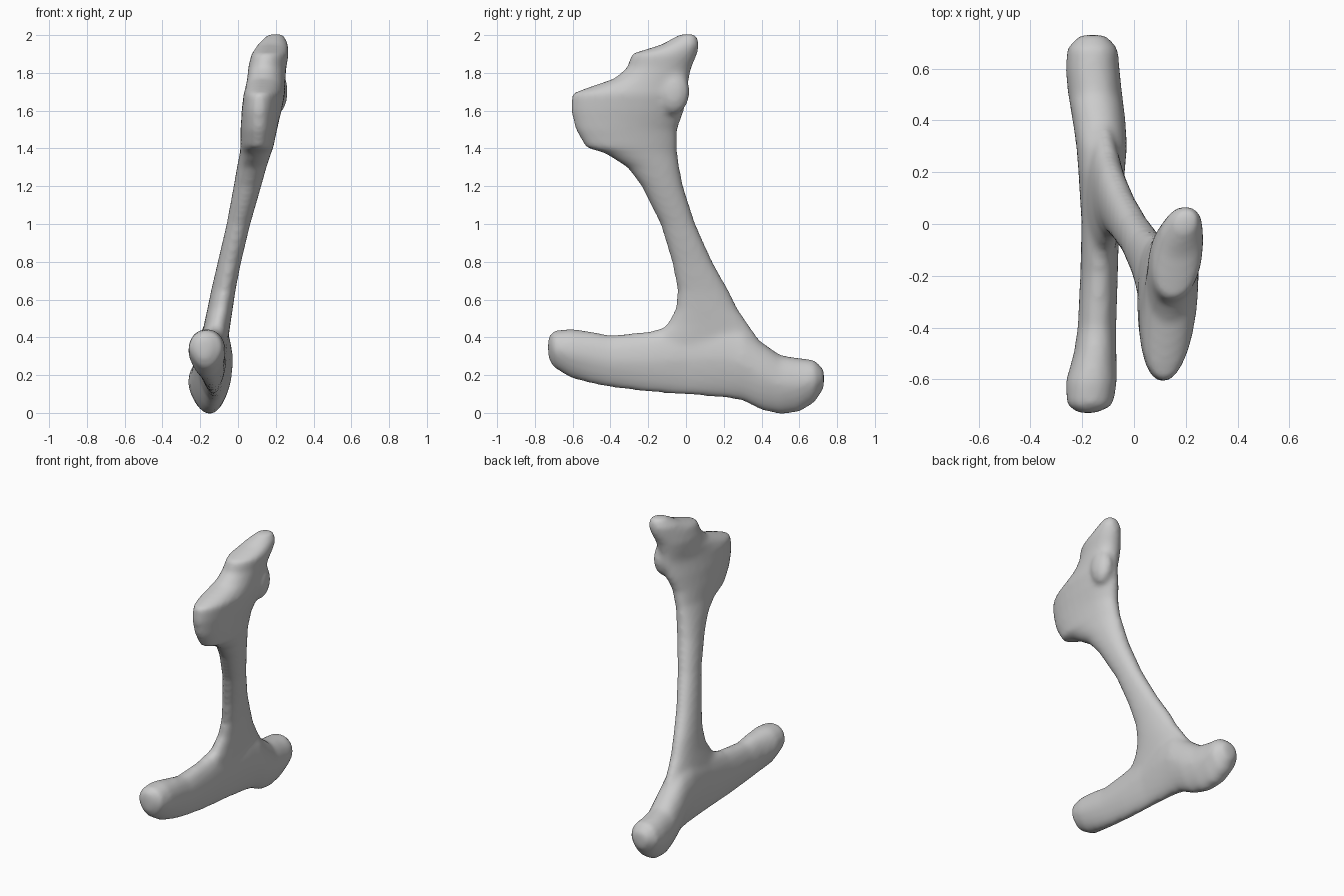
import bpy, bmesh, math
from mathutils import Matrix

bm = bmesh.new()
N = 28


def ring_pts(power):
    pts = []
    for i in range(N):
        a = 2 * math.pi * i / N
        c, s = math.cos(a), math.sin(a)
        pts.append((math.copysign(abs(c) ** power, c), math.copysign(abs(s) ** power, s)))
    return pts


def loft(sections, place, power):
    rings = []
    for sec in sections:
        rings.append([bm.verts.new(place(sec, u, v)) for u, v in ring_pts(power)])
    for a, b in zip(rings, rings[1:]):
        for i in range(N):
            j = (i + 1) % N
            bm.faces.new((a[i], a[j], b[j], b[i]))
    bm.faces.new(rings[0])
    bm.faces.new(rings[-1])


def upright(sec, u, v):
    z, y0, y1, xf, xb, h = sec
    t = (u + 1) / 2
    return (xf + (xb - xf) * t + h * v, y0 + (y1 - y0) * t, z)


def lengthwise(sec, u, v):
    # the foot narrows to a keel along its underside
    y, z0, z1, x, h = sec
    keel = 1 + 0.3 * min(u, 0)
    return (x + h * v * keel, y, (z0 + z1) / 2 + (z1 - z0) / 2 * u)


# shaft and blade: z, front y, back y, front x, back x, half thickness
loft([
    (0.22, -0.25, 0.42, -0.135, -0.13, 0.06),
    (0.40, -0.18, 0.38, -0.125, -0.115, 0.07),
    (0.47, -0.10, 0.33, -0.11, -0.11, 0.07),
    (0.55, -0.055, 0.275, -0.09, -0.10, 0.067),
    (0.65, -0.045, 0.225, -0.07, -0.085, 0.064),
    (0.80, -0.075, 0.14, -0.04, -0.05, 0.062),
    (1.00, -0.135, 0.05, 0.005, 0.0, 0.063),
    (1.20, -0.235, -0.015, 0.055, 0.045, 0.073),
    (1.30, -0.31, -0.035, 0.08, 0.065, 0.078),
    (1.375, -0.43, -0.045, 0.105, 0.08, 0.082),
    (1.405, -0.53, -0.045, 0.11, 0.09, 0.087),
    (1.50, -0.585, -0.045, 0.11, 0.11, 0.097),
    (1.60, -0.61, -0.01, 0.11, 0.14, 0.105),
    (1.69, -0.605, 0.01, 0.115, 0.165, 0.107),
    (1.715, -0.54, 0.01, 0.12, 0.165, 0.103),
    (1.77, -0.38, 0.015, 0.135, 0.165, 0.10),
    (1.83, -0.31, 0.03, 0.14, 0.17, 0.10),
    (1.90, -0.29, 0.06, 0.15, 0.19, 0.097),
    (1.95, -0.13, 0.07, 0.17, 0.20, 0.08),
    (2.005, -0.03, 0.055, 0.195, 0.205, 0.04),
], upright, 0.95)

# foot: y, bottom z, top z, centre x, half thickness
loft([
    (-0.73, 0.29, 0.40, -0.18, 0.035),
    (-0.70, 0.24, 0.435, -0.17, 0.09),
    (-0.61, 0.185, 0.445, -0.165, 0.10),
    (-0.50, 0.155, 0.43, -0.15, 0.083),
    (-0.40, 0.135, 0.41, -0.143, 0.075),
    (-0.20, 0.11, 0.43, -0.135, 0.073),
    (0.0, 0.095, 0.48, -0.13, 0.073),
    (0.20, 0.08, 0.50, -0.125, 0.09),
    (0.30, 0.065, 0.46, -0.125, 0.098),
    (0.40, 0.015, 0.375, -0.135, 0.103),
    (0.50, -0.008, 0.305, -0.15, 0.105),
    (0.60, 0.005, 0.29, -0.16, 0.105),
    (0.68, 0.055, 0.28, -0.16, 0.098),
    (0.73, 0.13, 0.23, -0.16, 0.05),
], lengthwise, 0.9)

# joint knob on the back outer side of the blade
bmesh.ops.create_uvsphere(bm, u_segments=20, v_segments=12, radius=1,
    matrix=Matrix.Translation((0.205, -0.065, 1.70)) @ Matrix.Diagonal((0.058, 0.085, 0.12, 1)))

bmesh.ops.recalc_face_normals(bm, faces=bm.faces)
me = bpy.data.meshes.new("bone")
bm.to_mesh(me)
bm.free()
bone = bpy.data.objects.new("bone", me)
bpy.context.collection.objects.link(bone)

# fuse the parts into one smooth skin
fuse = bone.modifiers.new("fuse", 'REMESH')
fuse.mode = 'VOXEL'
fuse.voxel_size = 0.015
fuse.use_smooth_shade = True
soften = bone.modifiers.new("soften", 'SMOOTH')
soften.factor = 0.5
soften.iterations = 10
